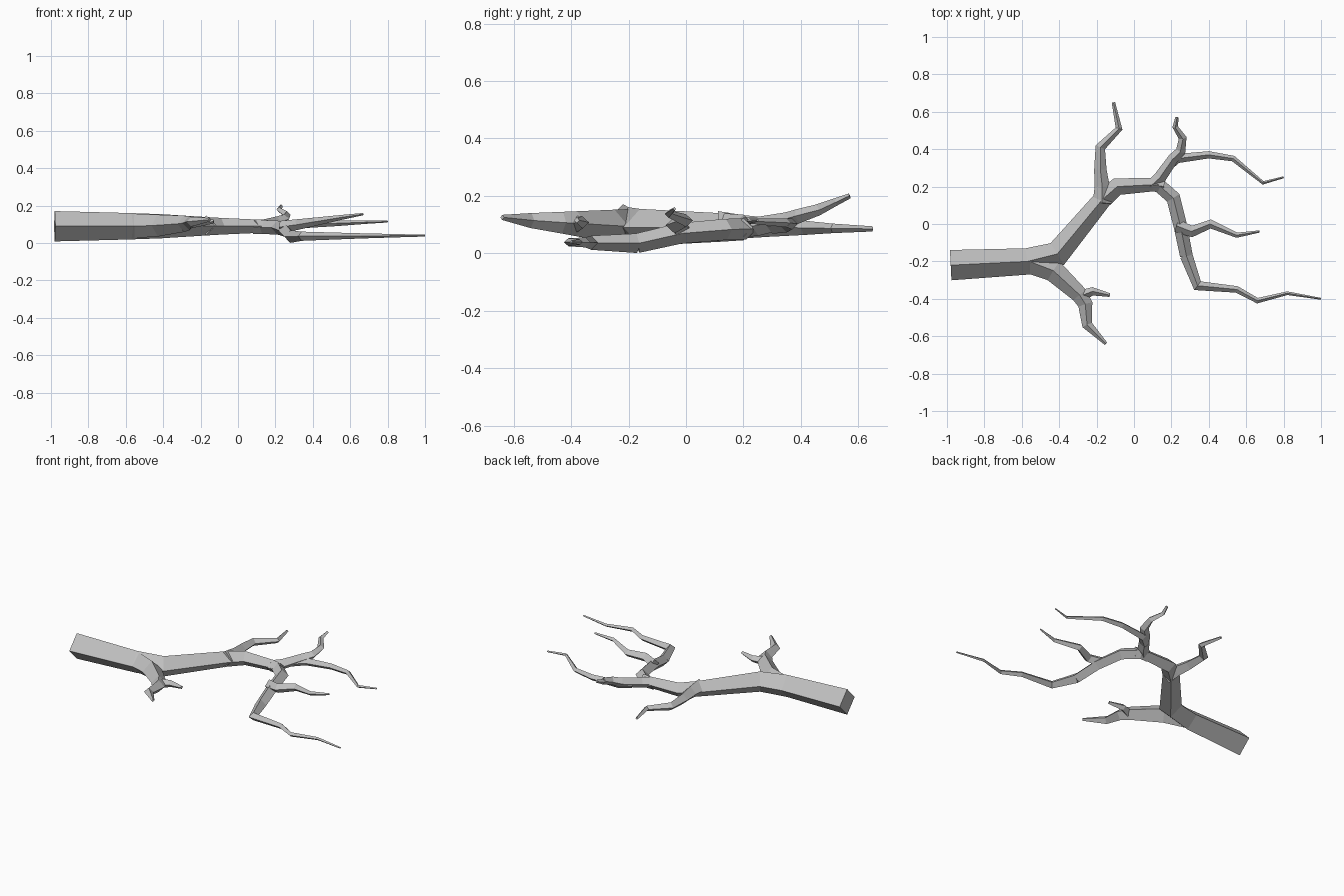
import bpy
import bmesh
from mathutils import Vector

cube = bpy.data.objects.get("Cube")
if cube:
    bpy.data.objects.remove(cube)

# One grey material for the whole branch
bark = bpy.data.materials.new("grey bark")
bark.use_nodes = True
grey = (0.52, 0.52, 0.52, 1)
bark.diffuse_color = grey
bark.node_tree.nodes["Principled BSDF"].inputs["Base Color"].default_value = grey


def blend(ends, amount):
    """Interpolate between a start value and an end value."""
    start, end = ends
    return start + (end - start) * amount


def travel_fractions(path):
    """Fraction of the total length travelled at each point of a plan path."""
    travelled = [0]
    for here, there in zip(path, path[1:]):
        travelled.append(travelled[-1] + (Vector(there) - Vector(here)).length)
    return [distance / travelled[-1] for distance in travelled]


def limb(name, radius, height, path, curve=1):
    """Sweep a tapering diamond along a plan path with mitred bends.

    Radius and height are (start, end) pairs; curve above one delays the change.
    """
    amounts = [fraction ** curve for fraction in travel_fractions(path)]
    points = [Vector((x, y, blend(height, amount)))
              for (x, y), amount in zip(path, amounts)]
    directions = [(there - here).normalized()
                  for here, there in zip(points, points[1:])]
    arriving = [directions[0]] + directions
    leaving = directions + [directions[-1]]

    bm = bmesh.new()
    rings = []
    for point, amount, before, after in zip(points, amounts, arriving, leaving):
        along = (before + after).normalized()
        side = along.cross(Vector((0, 0, 1))).normalized()
        up = side.cross(along)
        thickness = blend(radius, amount)
        side *= thickness / max(along.dot(after), 0.75)
        up *= thickness
        corners = (side, up, -side, -up)
        rings.append([bm.verts.new(point + corner) for corner in corners])

    # Four flat sides between neighbouring rings, then the two end caps
    for ring, following in zip(rings, rings[1:]):
        for k in range(4):
            bm.faces.new((ring[k - 1], ring[k], following[k], following[k - 1]))
    bm.faces.new(rings[0])
    bm.faces.new(rings[-1])
    bmesh.ops.recalc_face_normals(bm, faces=bm.faces)

    mesh = bpy.data.meshes.new(name)
    bm.to_mesh(mesh)
    bm.free()
    mesh.materials.append(bark)
    bpy.context.collection.objects.link(bpy.data.objects.new(name, mesh))


# Thick stem, bending back and then along the top of the arch
limb("main_stem", radius=(.081, .033), height=(.09, .09), curve=1.3,
     path=[(-.98, -.22), (-.57, -.2), (-.41, -.16), (-.17, .13),
           (-.09, .2), (.1, .21), (.16, .2)])

# Short forked limb near the thick end
limb("front_limb", radius=(.064, .009), height=(.09, .125), curve=1.5,
     path=[(-.56, -.2), (-.43, -.25), (-.29, -.38), (-.26, -.43),
           (-.25, -.54), (-.15, -.64)])
limb("front_limb_twig", radius=(.032, .01), height=(.1, .115),
     path=[(-.3, -.39), (-.22, -.36), (-.13, -.38)])

# Limb rising to the back from the first bend
limb("back_limb", radius=(.052, .009), height=(.095, .085), curve=.7,
     path=[(-.17, .11), (-.17, .2), (-.18, .29), (-.18, .41),
           (-.08, .51), (-.11, .65)])

# Upturned twig and long twig at the far end of the arch
limb("upturned_twig", radius=(.034, .009), height=(.09, .2), curve=1.8,
     path=[(.09, .2), (.14, .25), (.21, .35), (.25, .39),
           (.26, .46), (.22, .52), (.23, .57)])
limb("long_back_twig", radius=(.027, .005), height=(.095, .115),
     path=[(.17, .3), (.23, .35), (.4, .37), (.53, .35), (.69, .22), (.8, .25)])

# Limb hooking forward and down, forked into two twigs
limb("hooked_limb", radius=(.037, .034), height=(.085, .035), curve=3,
     path=[(.08, .21), (.13, .21), (.21, .14), (.25, -.02), (.28, -.17)])
limb("long_front_twig", radius=(.034, .005), height=(.035, .04), curve=.7,
     path=[(.28, -.17), (.34, -.33), (.55, -.35), (.66, -.41),
           (.82, -.37), (1, -.4)])
limb("middle_twig", radius=(.034, .006), height=(.085, .155),
     path=[(.23, -.01), (.31, -.04), (.41, 0), (.55, -.06), (.67, -.04)])
